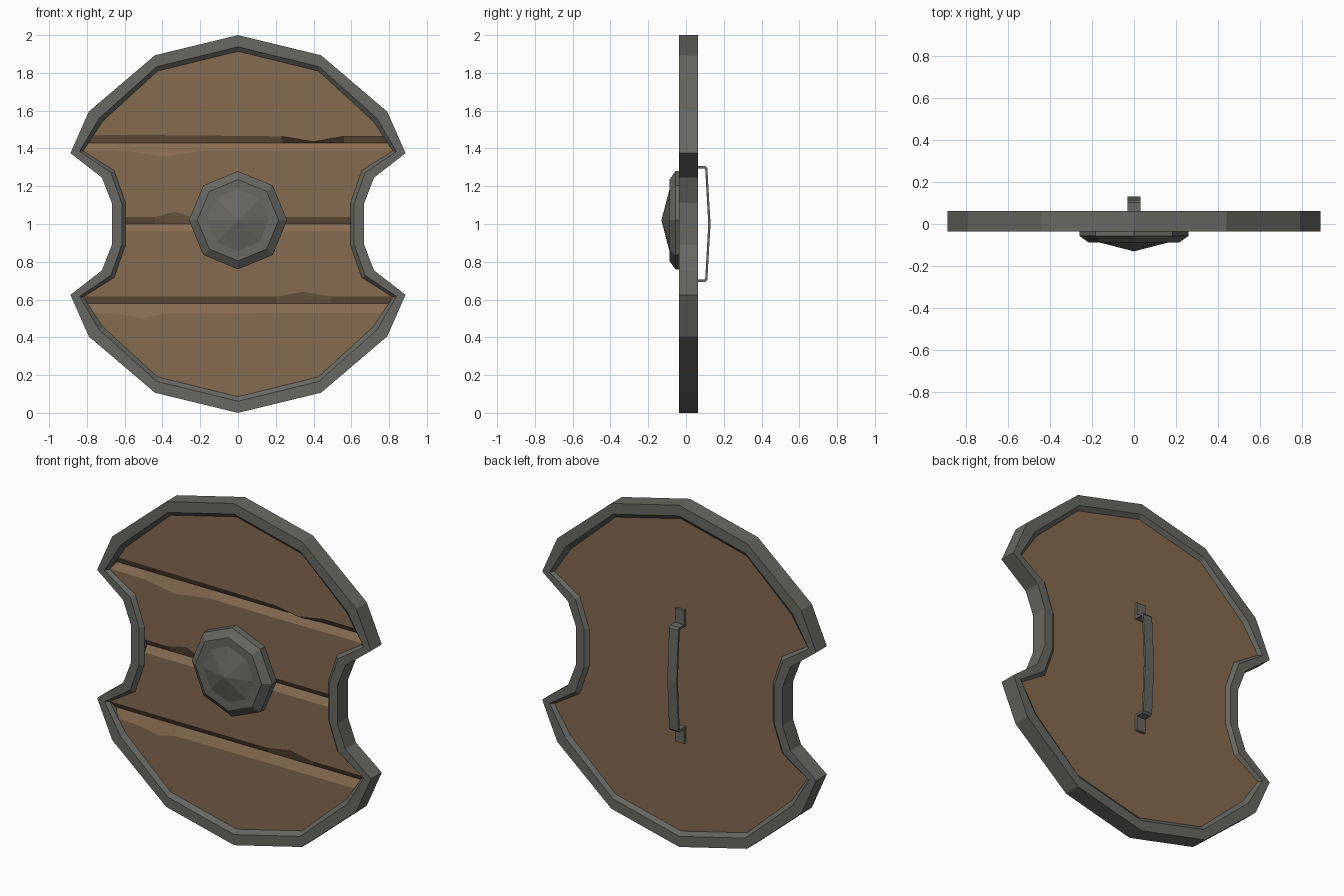
import bpy, bmesh, math

if "Cube" in bpy.data.objects:
    bpy.data.objects.remove(bpy.data.objects["Cube"])

def material(name, col):
    m = bpy.data.materials.new(name)
    m.diffuse_color = (*col, 1)
    m.use_nodes = True
    m.node_tree.nodes["Principled BSDF"].inputs["Base Color"].default_value = m.diffuse_color
    return m

WOOD = material("brown wood", (0.235, 0.148, 0.080))
IRON = material("grey iron", (0.137, 0.139, 0.123))

def build(name, faces, mat):
    """Make an object from faces given as lists of points; shared points are welded."""
    bm = bmesh.new()
    for f in faces:
        bm.faces.new([bm.verts.new(p) for p in f])
    bmesh.ops.remove_doubles(bm, verts=bm.verts, dist=1e-5)
    bmesh.ops.recalc_face_normals(bm, faces=bm.faces)
    me = bpy.data.meshes.new(name)
    bm.to_mesh(me)
    bm.free()
    me.materials.append(mat)
    ob = bpy.data.objects.new(name, me)
    bpy.context.collection.objects.link(ob)
    return ob

def mirror_loop(half):
    """Right half outline, top to bottom -> closed loop."""
    return half + [(-x, z) for x, z in reversed(half) if x > 0]

def loft(rings):
    n = len(rings[0])
    return [[a[i], a[(i + 1) % n], b[(i + 1) % n], b[i]]
            for a, b in zip(rings, rings[1:]) for i in range(n)]

# Shield outline (right half): outside of the rim and edge of the wood
outer = [(0, 2.0), (.44, 1.893), (.79, 1.595), (.887, 1.375), (.72, 1.245), (.668, 1.11)]
inner = [(0, 1.914), (.425, 1.81), (.715, 1.545), (.82, 1.387), (.655, 1.283), (.595, 1.11)]
outer += [(x, 2 - z) for x, z in reversed(outer)]
inner += [(x, 2 - z) for x, z in reversed(inner)]
lip = [(a + (c - a) * .72, b + (d - b) * .72) for (a, b), (c, d) in zip(outer, inner)]

# Rim: bevelled ring
FRONT, BACK = -.015, .045
def ring(half, y):
    return [(x, y, z) for x, z in mirror_loop(half)]
build("rim", loft([ring(inner, FRONT + .025), ring(inner, FRONT), ring(lip, -.036), ring(outer, -.036),
                   ring(outer, .063), ring(lip, .063), ring(inner, BACK)]), IRON)

# Wooden boards with chipped V grooves between them
def half_width(z):
    for (x0, z0), (x1, z1) in zip(inner, inner[1:]):
        if z1 <= z <= z0:
            return x0 + (x1 - x0) * (z0 - z) / (z0 - z1)

# seam height, left/right width above, width below, chips (x, above, below)
seams = [
    (1.43, .042, .034, .038, [(-.6, .041, .04), (-.4, .04, .074), (-.17, .038, .04),
                              (.23, .034, .04), (.4, .006, .04), (.56, .034, .04)]),
    (1.0, .037, .037, .04, [(-.44, .037, .04), (-.33, .065, .04), (-.25, .037, .04)]),
    (.578, .037, .037, .05, [(-.64, .037, .053), (-.5, .037, .078), (-.4, .037, .053),
                             (.2, .037, .05), (.345, .063, .05), (.49, .037, .05)]),
]
faces = [ring(inner, BACK)]
upper_edge = [(0, FRONT, inner[0][1])]
for z, left, right, below, chips in seams:
    top = [(-half_width(z + left), FRONT, z + left)] + [(x, FRONT, z + u) for x, u, d in chips] \
        + [(half_width(z + right), FRONT, z + right)]
    mid = [(s, FRONT + .025, z) for s in [-half_width(z)] + [c[0] for c in chips] + [half_width(z)]]
    low = [(-half_width(z - below), FRONT, z - below)] + [(x, FRONT, z - d) for x, u, d in chips] \
        + [(half_width(z - below), FRONT, z - below)]
    for a, b in ((top, mid), (mid, low)):
        faces += [[a[i], a[i + 1], b[i + 1], b[i]] for i in range(len(a) - 1)]
    side = [(x, FRONT, h) for x, h in inner if upper_edge[-1][2] - .001 > h > z + left]
    faces.append(upper_edge + side + top[::-1] + [(-x, y, h) for x, y, h in reversed(side)])
    upper_edge = low
side = [(x, FRONT, h) for x, h in inner if h < upper_edge[-1][2]]
faces.append(upper_edge + side + [(-x, y, h) for x, y, h in reversed(side) if x > 0])
build("wooden_boards", faces, WOOD)

# Boss: eight-sided stepped dome with a low point
def octagon(r, y):
    return [(r * math.sin(i * math.pi / 4), y, 1.02 + r * math.cos(i * math.pi / 4)) for i in range(8)]
tip = octagon(.163, -.088)
boss = loft([octagon(.26, FRONT), octagon(.26, -.056), octagon(.215, -.088), tip])
boss += [[tip[i], tip[(i + 1) % 8], (0, -.13, 1.02)] for i in range(8)]
build("boss", boss, IRON)

# Handle: bent strap on the back
out = [(.06, 1.39), (.06, 1.307), (.103, 1.307), (.113, 1.295), (.13, 1.0)]
ins = [(BACK, 1.39), (BACK, 1.293), (.098, 1.293), (.102, 1.287), (.118, 1.0)]
def full(half):
    return half + [(y, 2 - z) for y, z in reversed(half[:-1])]
profile = full(out) + full(ins)[::-1]
L, R = [[(x, y, z) for y, z in profile] for x in (-.03, .03)]
n = len(profile)
build("handle", [L, R] + loft([L, R]), IRON)
